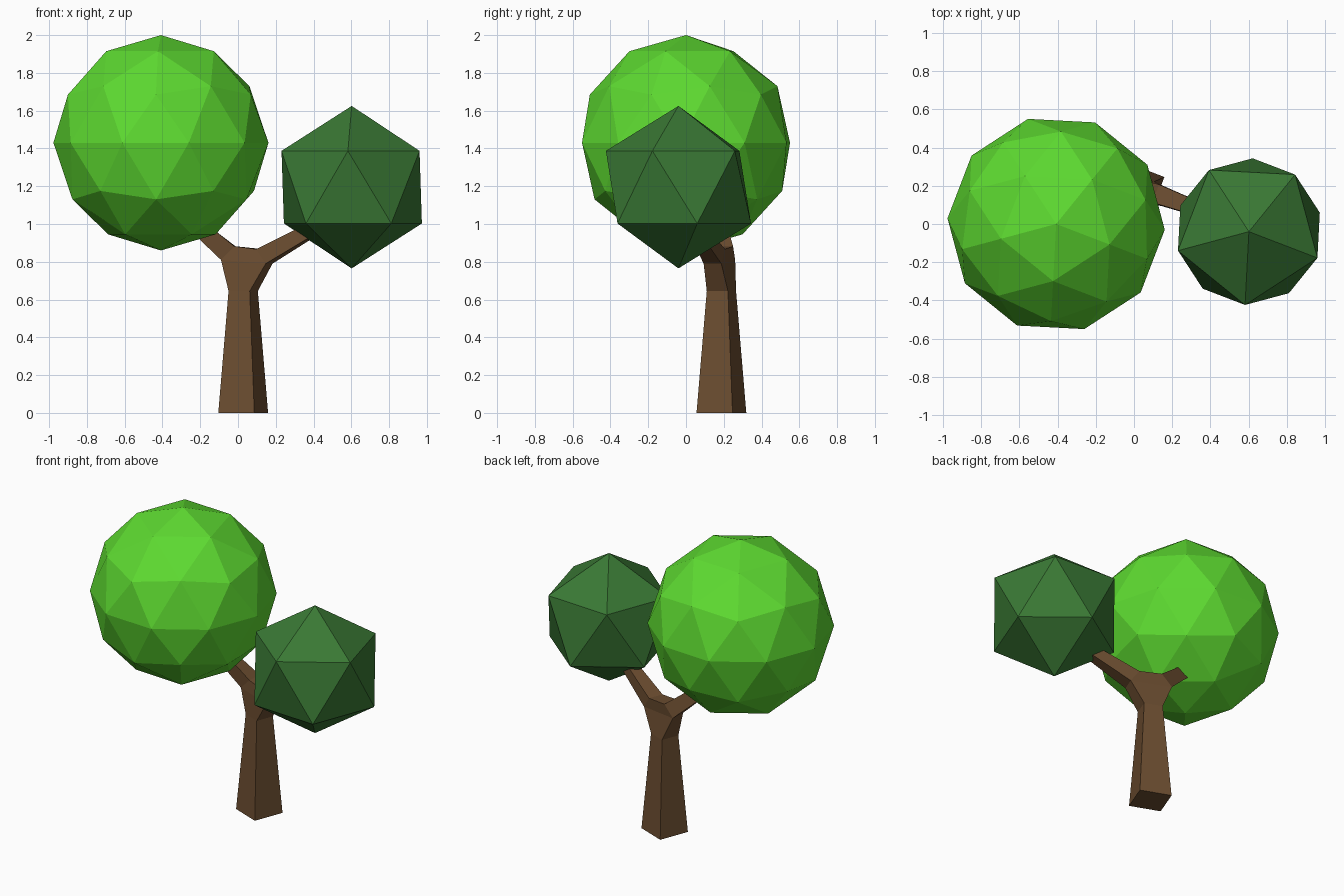
import bpy, bmesh, math
from mathutils import Matrix

if "Cube" in bpy.data.objects:
    bpy.data.objects.remove(bpy.data.objects["Cube"])

TURN = math.radians(-21)


def paint(ob, name, rgb):
    m = bpy.data.materials.new(name)
    m.diffuse_color = (*rgb, 1)
    m.use_nodes = True
    m.node_tree.nodes["Principled BSDF"].inputs["Base Color"].default_value = m.diffuse_color
    ob.data.materials.append(m)


def crown(name, level, radius, loc, rgb):
    bpy.ops.mesh.primitive_ico_sphere_add(subdivisions=level, radius=radius,
                                          location=loc, rotation=(0, 0, TURN))
    ob = bpy.context.object
    ob.name = name
    paint(ob, name + "_green", rgb)


# Leaf crowns
crown("large_crown", 2, 0.57, (-0.408, 0, 1.43), (0.11, 0.70, 0.03))
crown("small_crown", 1, 0.43, (0.602, -0.04, 1.195), (0.042, 0.19, 0.035))

# Forked trunk, built in its own turned frame
bm = bmesh.new()


def ring(*pts):
    return [bm.verts.new(p) for p in pts]


def square(h, z):
    return ring((-h, -h, z), (h, -h, z), (h, h, z), (-h, h, z))


def mouth(lo, hi, across):
    """Branch section: front low, front top, back top, back low."""
    ax, ay = across
    return ring((lo[0] + ax, lo[1] + ay, lo[2]), (hi[0] + ax, hi[1] + ay, hi[2]),
                (hi[0] - ax, hi[1] - ay, hi[2]), (lo[0] - ax, lo[1] - ay, lo[2]))


def bridge(a, b):
    for i in range(4):
        j = (i + 1) % 4
        bm.faces.new((a[i], a[j], b[j], b[i]))


base = square(0.102, 0)
top = square(0.06, 0.645)
right = mouth((0.145, 0.005, 0.79), (0.09, 0.005, 0.867), (0, -0.05))
left = mouth((-0.115, -0.02, 0.81), (-0.045, -0.005, 0.882), (0.015, -0.048))
right_end = mouth((0.43, 0.01, 0.955), (0.40, 0.01, 1.015), (0, -0.032))
left_end = mouth((-0.29, -0.135, 1.0), (-0.235, -0.11, 1.05), (0.014, -0.03))

bridge(base, top)
bridge(right, right_end)
bridge(left, left_end)
for cap in (base, right_end, left_end):
    bm.faces.new(cap)
# Fork hub joining trunk and both branches
bm.faces.new((top[0], top[1], right[0], left[0]))
bm.faces.new((left[0], right[0], right[1], left[1]))
bm.faces.new((top[2], top[3], left[3], right[3]))
bm.faces.new((right[3], left[3], left[2], right[2]))
bm.faces.new((top[1], top[2], right[3], right[0]))
bm.faces.new((top[3], top[0], left[0], left[3]))
bm.faces.new((left[1], right[1], right[2], left[2]))
bmesh.ops.recalc_face_normals(bm, faces=bm.faces)
bm.transform(Matrix.Translation((0.0275, 0.1875, 0)) @ Matrix.Rotation(TURN, 4, 'Z'))

mesh = bpy.data.meshes.new("trunk")
bm.to_mesh(mesh)
bm.free()
trunk = bpy.data.objects.new("trunk", mesh)
bpy.context.collection.objects.link(trunk)
paint(trunk, "bark", (0.15, 0.075, 0.03))
